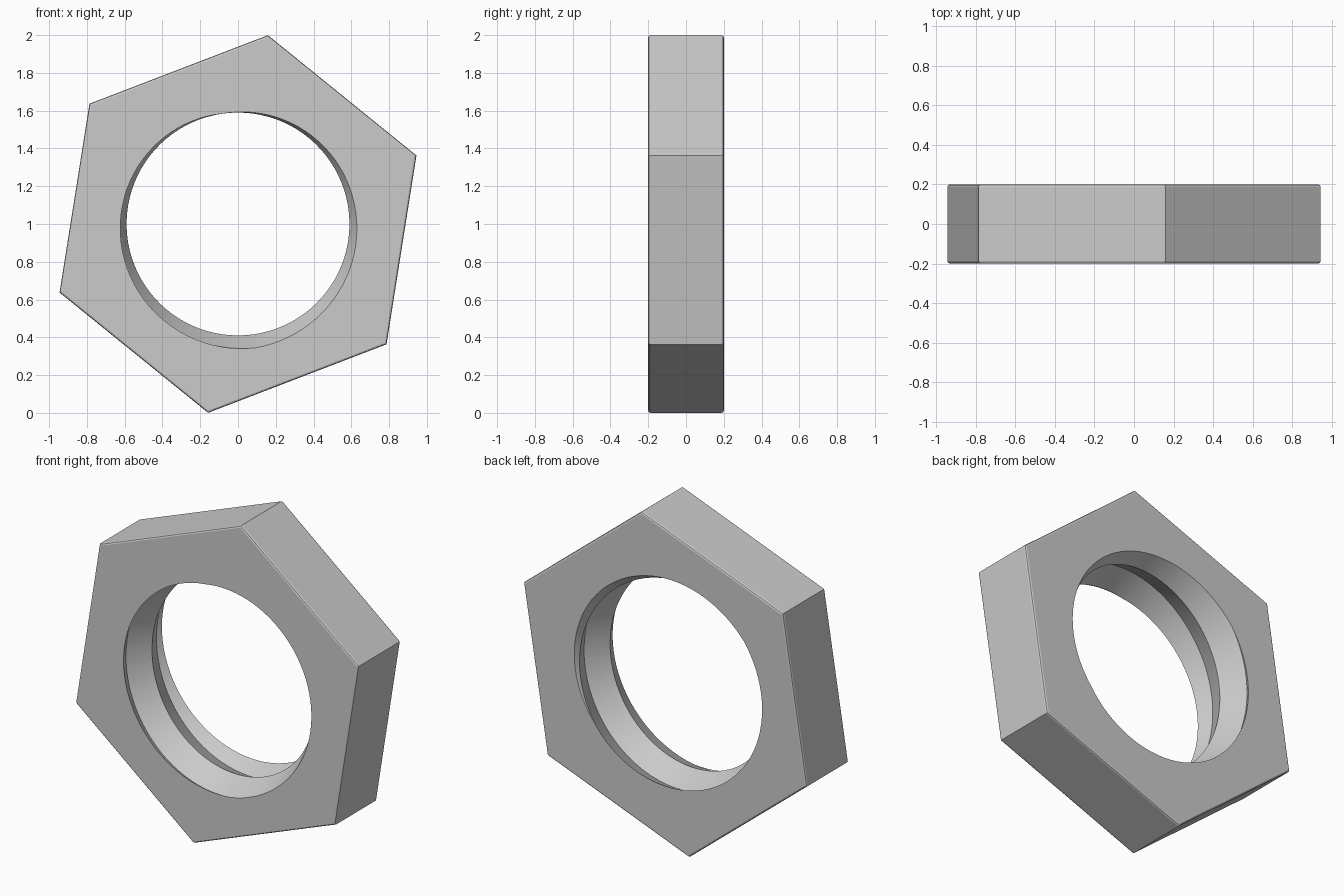
import bpy
import bmesh
from math import radians, sin, cos
from mathutils import Vector

cube = bpy.data.objects.get("Cube")
if cube:
    bpy.data.objects.remove(cube, do_unlink=True)

HALF = 0.2             # half thickness of the nut
HEX_RADIUS = 1.012     # centre to corner
HEX_TURN = 21          # rotation of the first corner, degrees
CREST, ROOT = 0.59, 0.662
PITCH = 0.291
START = 278            # angle where the groove meets the front face
STEPS = 90             # thread segments per turn
EDGE = 0.012           # softened rim of the hexagon

bm = bmesh.new()


def point(radius, degrees, y):
    a = radians(degrees)
    return bm.verts.new((radius * cos(a), y, 1 + radius * sin(a)))


# Threaded bore: a zigzag strip wound along a helix, longer than needed
first, last = int(-1.5 * STEPS), 3 * STEPS
roots, crests = {}, {}
for n in range(first, last + 1):
    turn = n / STEPS
    angle, y = START - 360 * turn, -HALF + PITCH * turn
    roots[n] = point(ROOT, angle, y)
    crests[n] = point(CREST, angle, y + PITCH / 2)
for n in range(first, last - STEPS):
    m = n + STEPS
    bm.faces.new((roots[n], roots[n + 1], crests[n + 1], crests[n]))
    bm.faces.new((crests[n], crests[n + 1], roots[m + 1], roots[m]))
bmesh.ops.delete(bm, geom=[v for v in bm.verts if not v.link_faces], context='VERTS')

# Trim the thread flush with both flat faces
for side in (-1, 1):
    bmesh.ops.bisect_plane(bm, geom=bm.verts[:] + bm.edges[:] + bm.faces[:], dist=1e-5,
                           plane_co=Vector((0, side * HALF, 0)),
                           plane_no=Vector((0, side, 0)), clear_outer=True)
bmesh.ops.remove_doubles(bm, verts=bm.verts[:], dist=1e-4)

# Hexagonal outside with slightly rounded rims
half_section = [(HALF, EDGE), (HALF - 0.3 * EDGE, 0.3 * EDGE), (HALF - EDGE, 0)]
section = [(-y, inset) for y, inset in half_section] + half_section[::-1]
rings = [[point(HEX_RADIUS - inset, HEX_TURN + 60 * k, y) for k in range(6)]
         for y, inset in section]
for a, b in zip(rings, rings[1:]):
    for k in range(6):
        j = (k + 1) % 6
        bm.faces.new((a[k], a[j], b[j], b[k]))

# Flat faces between hexagon and bore
for side in (-1, 1):
    rim = [e for e in bm.edges if e.is_boundary
           and all(abs(v.co.y - side * HALF) < 1e-4 for v in e.verts)]
    bmesh.ops.triangle_fill(bm, edges=rim, use_beauty=True, normal=(0, side, 0))
bmesh.ops.recalc_face_normals(bm, faces=bm.faces[:])

mesh = bpy.data.meshes.new("hex_nut")
bm.to_mesh(mesh)
bm.free()
nut = bpy.data.objects.new("hex_nut", mesh)
bpy.context.collection.objects.link(nut)

# Plain grey metal
grey = bpy.data.materials.new("light_grey")
grey.use_nodes = True
colour = (0.6, 0.6, 0.6, 1)
grey.diffuse_color = colour
grey.node_tree.nodes["Principled BSDF"].inputs["Base Color"].default_value = colour
mesh.materials.append(grey)

bpy.ops.object.select_all(action='DESELECT')
nut.select_set(True)
bpy.context.view_layer.objects.active = nut
bpy.ops.object.shade_smooth_by_angle(angle=radians(15))
